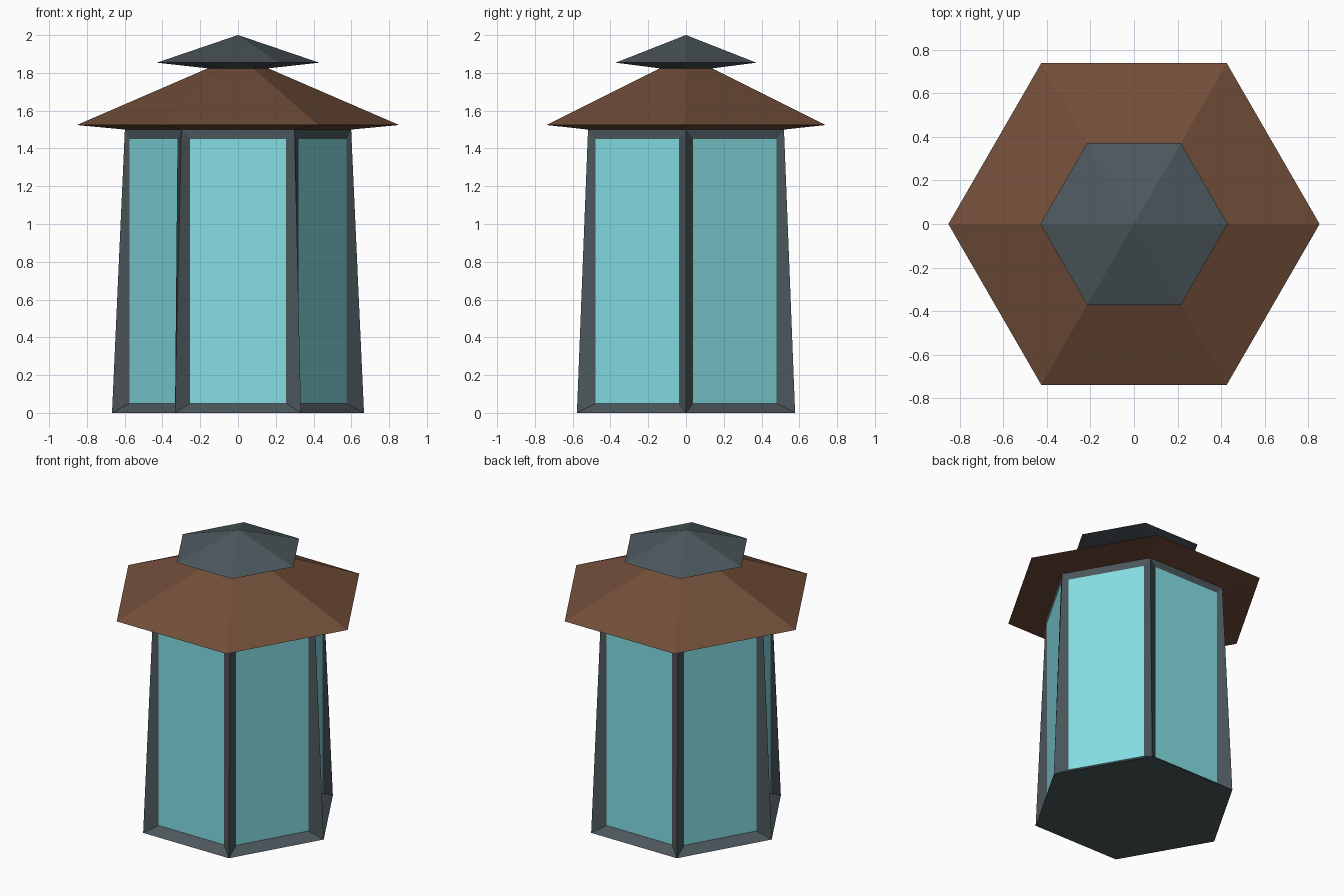
import bpy
import bmesh
from math import cos, sin, pi, sqrt
from mathutils import Matrix, Vector

SIDES = 6
APOTHEM = cos(pi / SIDES)

cube = bpy.data.objects.get("Cube")
if cube:
    bpy.data.objects.remove(cube, do_unlink=True)


def make_material(name, rgb):
    # Display values are converted to linear ones
    linear = [((c / 255 + 0.055) / 1.055) ** 2.4 for c in rgb] + [1.0]
    mat = bpy.data.materials.new(name)
    mat.use_nodes = True
    mat.diffuse_color = linear
    mat.node_tree.nodes["Principled BSDF"].inputs["Base Color"].default_value = linear
    return mat


def finish(name, bm, *materials):
    bmesh.ops.remove_doubles(bm, verts=bm.verts, dist=0.0001)
    bmesh.ops.recalc_face_normals(bm, faces=bm.faces)
    mesh = bpy.data.meshes.new(name)
    bm.to_mesh(mesh)
    bm.free()
    for mat in materials:
        mesh.materials.append(mat)
    obj = bpy.data.objects.new(name, mesh)
    bpy.context.collection.objects.link(obj)
    return obj


def ring(bm, radius, z):
    return [bm.verts.new((radius * cos(2 * pi * i / SIDES),
                          radius * sin(2 * pi * i / SIDES), z))
            for i in range(SIDES)]


def hex_shell(name, profile, mat):
    """Closed six-sided solid through (radius, z) points."""
    bm = bmesh.new()
    rings = [ring(bm, r, z) for r, z in profile]
    for low, high in zip(rings, rings[1:]):
        for i in range(SIDES):
            j = (i + 1) % SIDES
            bm.faces.new((low[i], low[j], high[j], high[i]))
    bm.faces.new(rings[0])
    bm.faces.new(rings[-1])
    return finish(name, bm, mat)


slate = make_material("dark slate metal", (76, 87, 92))
brown = make_material("brown roof", (114, 78, 57))
glass = make_material("pale cyan glass", (133, 222, 228))

# Tapered body: each side is a bevelled frame around an upright glass pane
BASE_R, TOP_R, TOP_Z = 0.667, 0.599, 1.5
PANE_HALF, PANE_LOW, PANE_HIGH, PANE_DEPTH = 0.255, 0.05, 1.45, 0.517

bm = bmesh.new()
for side in range(SIDES):
    turn = Matrix.Rotation(2 * pi * side / SIDES, 3, 'Z')

    def rectangle(low, high):
        (w0, d0, z0), (w1, d1, z1) = low, high
        return [bm.verts.new(turn @ Vector(p)) for p in
                ((-w0, -d0, z0), (w0, -d0, z0), (w1, -d1, z1), (-w1, -d1, z1))]

    outer = rectangle((BASE_R / 2, BASE_R * APOTHEM, 0),
                      (TOP_R / 2, TOP_R * APOTHEM, TOP_Z))
    inner = rectangle((PANE_HALF, PANE_DEPTH, PANE_LOW),
                      (PANE_HALF, PANE_DEPTH, PANE_HIGH))
    for i in range(4):
        j = (i + 1) % 4
        bm.faces.new((outer[i], outer[j], inner[j], inner[i]))
    bm.faces.new(inner).material_index = 1

# Floor and ceiling of the body
bm.faces.new(ring(bm, BASE_R, 0))
bm.faces.new(ring(bm, TOP_R, TOP_Z))
finish("lantern_body", bm, slate, glass)

# Wide lower roof with a sloped underside
hex_shell("roof", [(0.599, 1.5), (0.853, 1.524), (0.16, 1.824)], brown)

# Small upper cap rising to a point
hex_shell("roof_cap", [(0.16, 1.824), (0.43, 1.854), (0.001, 2.0)], slate)
